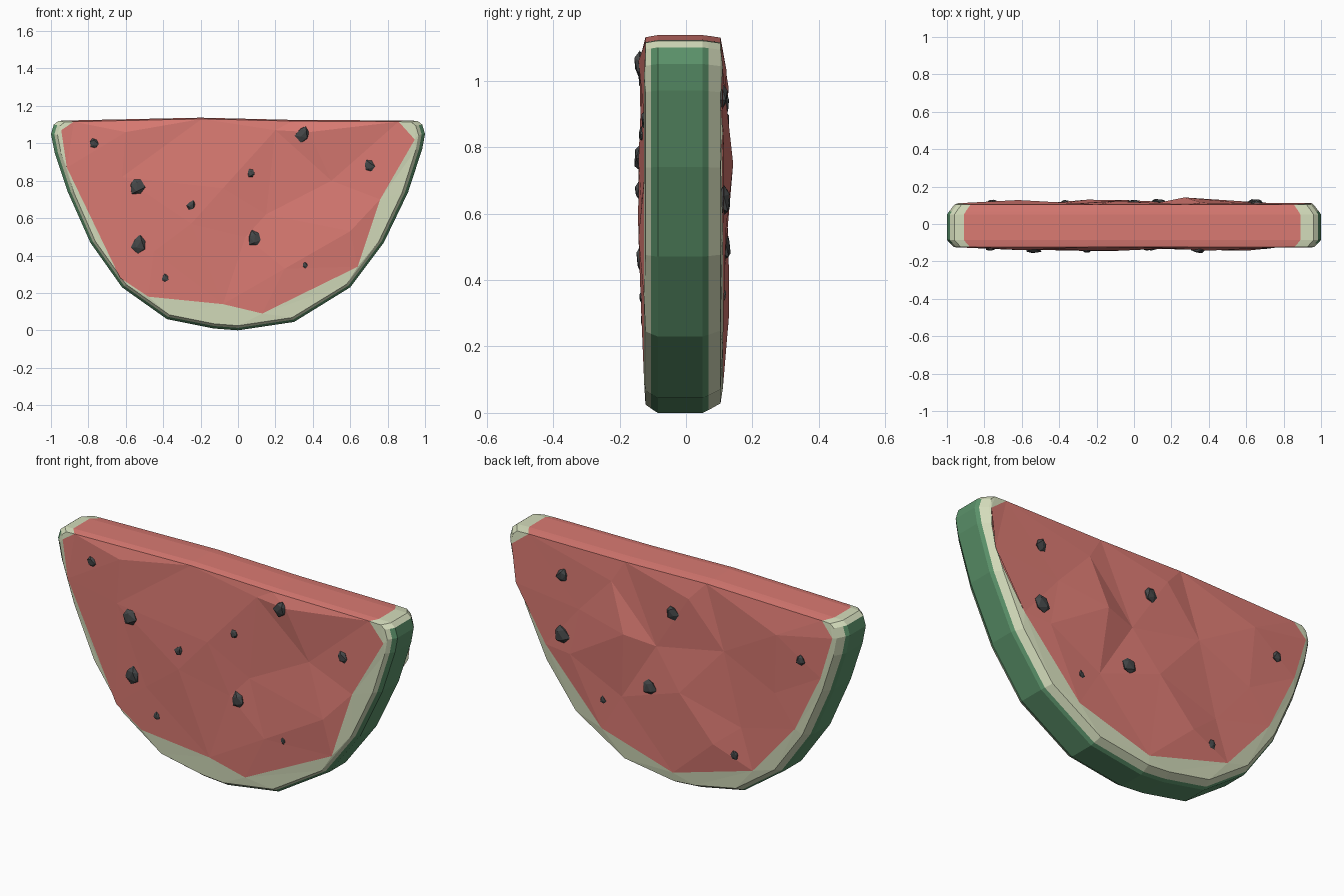
import bpy, bmesh, random
from mathutils import Vector, Matrix
from mathutils.bvhtree import BVHTree
from mathutils.geometry import delaunay_2d_cdt

random.seed(4)
cube = bpy.data.objects.get("Cube")
if cube:
    bpy.data.objects.remove(cube)


def material(name, r, g, b):
    m = bpy.data.materials.new(name)
    m.use_nodes = True
    m.diffuse_color = (r, g, b, 1)
    m.node_tree.nodes["Principled BSDF"].inputs["Base Color"].default_value = (r, g, b, 1)
    return m


MATS = [material("red flesh", 0.70, 0.195, 0.17),
        material("pale rind", 0.66, 0.72, 0.50),
        material("green skin", 0.105, 0.29, 0.145)]
SEED = material("dark seed", 0.06, 0.064, 0.066)
FLESH, PALE, GREEN = range(3)

# Outline of the wedge: down the left side, round the bottom, up to the right
ARC = [(-.91, 1.122), (-.96, 1.12), (-.985, 1.1), (-1, 1.05), (-.98, .95), (-.91, .74),
       (-.79, .47), (-.62, .23), (-.38, .06), (-.13, .01), (0, 0), (.3, .045), (.6, .23),
       (.78, .47), (.91, .74), (.985, .97), (1, 1.05), (.985, 1.1), (.96, 1.12), (.89, 1.122)]
TOP = [(.3, 1.125), (-.2, 1.137)]
OUTLINE = ARC + TOP

# Cross-section of the rim: inset and depth, front to back
RIM = [(.035, -.122), (.018, -.105), (0, -.085), (0, .05), (.012, .068), (.04, .104)]

# Flesh edges (x, z) between the top corners, and facet points (x, z, y)
FRONT_EDGE = [(-.945, 1.07), (-.915, .87), (-.63, .28), (-.48, .18), (-.08, .14), (.13, .09),
              (.64, .34), (.76, .7), (.945, 1.02)]
FRONT_FACETS = [(-.6, 1.06, -.14), (.2, 1.07, -.13), (.38, 1.06, -.143), (-.62, .82, -.136),
                (-.08, .76, -.143), (.15, .62, -.118), (.5, .8, -.117), (.6, .53, -.143),
                (.04, .5, -.126), (-.25, .57, -.144), (-.45, .42, -.132), (.25, .33, -.136)]
BACK_EDGE = [(-.94, 1.04), (-.87, .81), (-.72, .5), (-.47, .21), (0, .075), (.42, .2),
             (.75, .56), (.925, .84), (.95, 1.04)]
BACK_FACETS = [(-.62, .98, .128), (-.6, .66, .112), (-.3, .8, .11), (-.1, 1.03, .122),
               (-.05, .52, .128), (.1, .72, .108), (.27, .75, .142), (.36, 1.0, .114),
               (.55, .8, .115), (.3, .4, .112), (-.25, .3, .13), (-.4, .42, .108), (.6, .55, .12)]


def ring(bm, inset, y):
    """One loop of the outline, drawn in towards the centre."""
    pts = []
    for x, z in OUTLINE:
        s = inset * (.35 if z > .6 else 1.2)
        pts.append(bm.verts.new((x * (1 - inset), y, .6 + (z - .6) * (1 - s))))
    return pts


def fill(bm, loop, inner, mat):
    """Triangulate a loop of 3D points with loose facet points inside."""
    pts = [Vector(p) for p in loop + inner]
    n = len(loop)
    edges = [(i, (i + 1) % n) for i in range(n)]
    flat, _, faces, source, _, _ = delaunay_2d_cdt(
        [Vector((p.x, p.z)) for p in pts], edges, [], 1, 1e-5)
    verts = [bm.verts.new(pts[o[0]] if o else (f.x, loop[0][1], f.y))
             for f, o in zip(flat, source)]
    for f in faces:
        bm.faces.new([verts[i] for i in f]).material_index = mat


def cut_face(bm, cap, edge, facets, y):
    """A cut side of the wedge: flesh in the middle, pale band around it."""
    co = [v.co.copy() for v in cap]
    n = len(ARC)
    border = [Vector((x, y, z)) for x, z in edge]
    inner = [Vector((x, d, z)) for x, z, d in facets]
    fill(bm, [co[0]] + border + co[n - 1:], inner, FLESH)
    fill(bm, co[:n] + border[::-1], [], PALE)


# Wedge: rim strips, then both cut sides
bm = bmesh.new()
rings = [ring(bm, *r) for r in RIM]
count = len(OUTLINE)
for k in range(len(RIM) - 1):
    for i in range(count):
        j = (i + 1) % count
        f = bm.faces.new((rings[k][i], rings[k][j], rings[k + 1][j], rings[k + 1][i]))
        if i >= len(ARC) - 1:
            f.material_index = FLESH
        elif k in (0, 4) or min(OUTLINE[i][1], OUTLINE[j][1]) > 1.09:
            f.material_index = PALE
        else:
            f.material_index = GREEN
cut_face(bm, rings[0], FRONT_EDGE, FRONT_FACETS, -.126)
cut_face(bm, rings[-1], BACK_EDGE, BACK_FACETS, .111)
bmesh.ops.remove_doubles(bm, verts=bm.verts, dist=1e-4)
bmesh.ops.recalc_face_normals(bm, faces=bm.faces)
tree = BVHTree.FromBMesh(bm)
mesh = bpy.data.meshes.new("fruit_wedge")
bm.to_mesh(mesh)
bm.free()
for m in MATS:
    mesh.materials.append(m)
bpy.context.collection.objects.link(bpy.data.objects.new("fruit_wedge", mesh))


def add_seeds(name, spots, side):
    """Rough pebbles (x, z, radius) half sunk in one cut side."""
    bm = bmesh.new()
    for x, z, r in spots:
        hit = tree.ray_cast(Vector((x, side, z)), Vector((0, -side, 0)))[0]
        spin = Matrix.Rotation(random.uniform(-.6, .6), 4, 'Y')
        made = bmesh.ops.create_icosphere(bm, subdivisions=1, radius=r)["verts"]
        for v in made:
            co = v.co * random.uniform(.8, 1.1)
            co.x *= .85 - .25 * co.z / r
            co.y *= .4
            v.co = hit + spin @ co
    mesh = bpy.data.meshes.new(name)
    bm.to_mesh(mesh)
    bm.free()
    mesh.materials.append(SEED)
    bpy.context.collection.objects.link(bpy.data.objects.new(name, mesh))


add_seeds("front_seeds", [(-.77, 1, .033), (-.54, .77, .05), (-.53, .46, .05), (-.25, .67, .03),
                          (-.39, .28, .023), (.07, .84, .026), (.35, 1.05, .045),
                          (.7, .88, .036), (.09, .49, .048), (.36, .35, .018)], -1)
add_seeds("back_seeds", [(.65, .95, .04), (.65, .64, .05), (.41, .355, .02), (.13, .5, .048),
                         (0, .93, .042), (-.37, .27, .028), (-.76, .88, .032)], 1)
